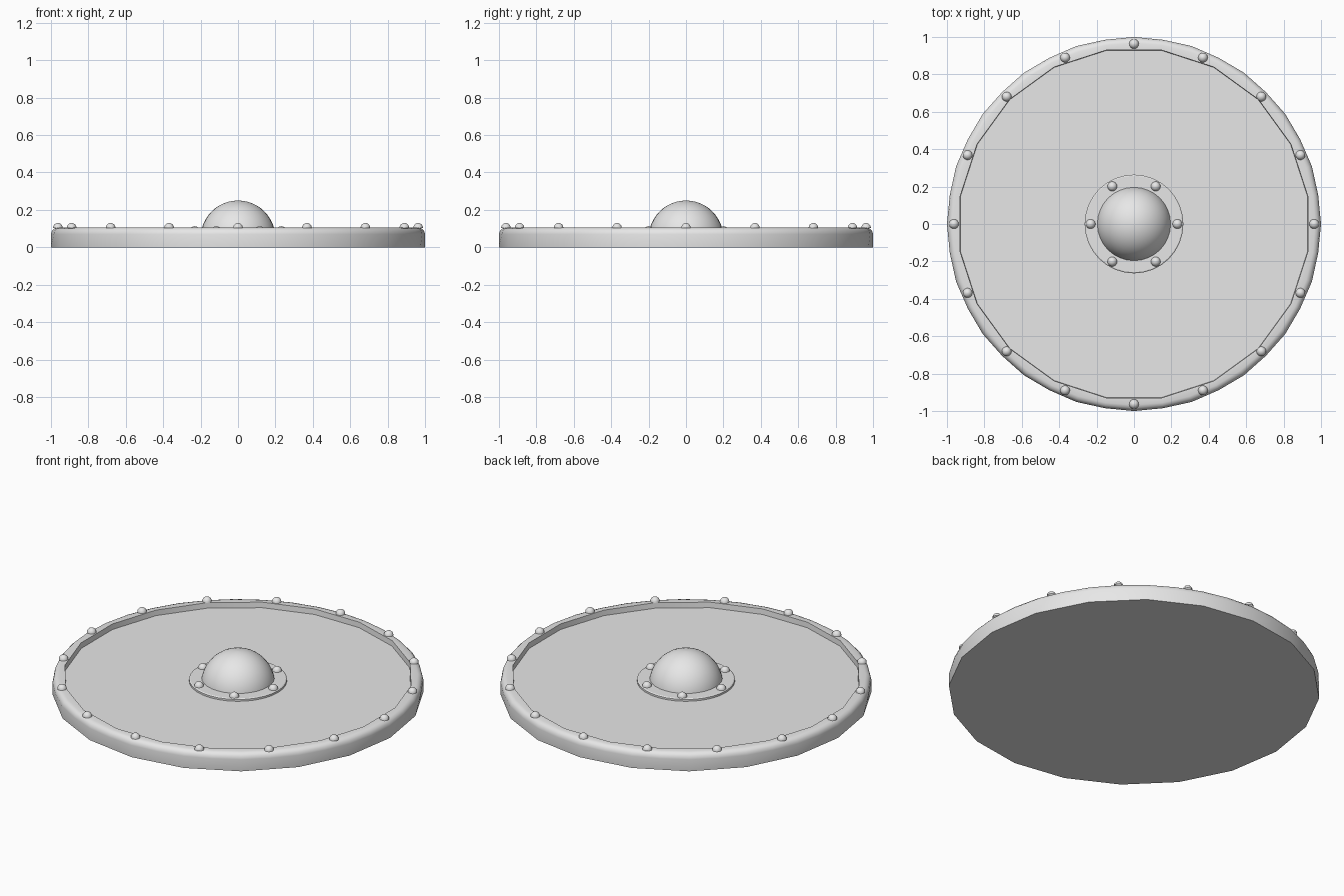
import bpy, bmesh, math

if "Cube" in bpy.data.objects:
    bpy.data.objects.remove(bpy.data.objects["Cube"])

GREY = (0.8, 0.8, 0.8, 1)
metal = bpy.data.materials.new("light_grey")
metal.use_nodes = True
metal.diffuse_color = GREY
metal.node_tree.nodes["Principled BSDF"].inputs["Base Color"].default_value = GREY


def lathe(name, rings, count, smooth=35, cap_start=True, cap_end=True):
    """Loft rings of (radius at even points, radius at odd points, z)."""
    bm = bmesh.new()
    loops = []
    for even, odd, z in rings:
        loop = []
        for i in range(count):
            a = math.tau * i / count
            r = odd if i % 2 else even
            loop.append(bm.verts.new((r * math.cos(a), r * math.sin(a), z)))
        loops.append(loop)
    for low, high in zip(loops, loops[1:]):
        for i in range(count):
            j = (i + 1) % count
            bm.faces.new((low[i], low[j], high[j], high[i]))
    if cap_start:
        bm.faces.new(loops[0][::-1])
    if cap_end:
        bm.faces.new(loops[-1])
    mesh = bpy.data.meshes.new(name)
    bm.to_mesh(mesh)
    bm.free()
    mesh.materials.append(metal)
    ob = bpy.data.objects.new(name, mesh)
    bpy.context.collection.objects.link(ob)
    bpy.ops.object.select_all(action="DESELECT")
    ob.select_set(True)
    bpy.context.view_layer.objects.active = ob
    bpy.ops.object.shade_smooth_by_angle(angle=math.radians(smooth))
    return ob


def dome(name, radius, z, rings, count):
    """Upper half of a ball, open underneath."""
    steps = [math.pi / 2 * k / rings for k in range(rings)] + [1.565]
    profile = [(radius * math.cos(t), radius * math.cos(t), z + radius * math.sin(t)) for t in steps]
    return lathe(name, profile, count, 60, cap_start=False)


def rivet_ring(name, count, distance, z):
    first = dome(name, 0.026, z, 5, 14)
    for i in range(count):
        ob = first if i == 0 else first.copy()
        if i:
            bpy.context.collection.objects.link(ob)
        a = math.tau * i / count
        ob.location = (distance * math.cos(a), distance * math.sin(a), 0)
        ob.name = f"{name}_{i + 1}"


# Shield body: faceted at the back edge, rounded rim, recessed face
FLOOR, TOP = 0.073, 0.105
FACET = math.cos(math.pi / 20)
lathe("shield_body", [
    (1, FACET, 0),
    (1, 0.997, 0.07),
    (0.995, 0.993, 0.088),
    (0.983, 0.982, 0.1),
    (0.968, 0.968, TOP),
    (0.93, 0.93 / FACET, TOP),
    (0.928, 0.928 / FACET, FLOOR),
], 40)

# Central boss with its flange
lathe("boss_flange", [
    (0.264, 0.264, FLOOR - 0.005),
    (0.264, 0.264, 0.084),
    (0.258, 0.258, 0.088),
], 32, 25)
dome("boss_dome", 0.2, 0.05, 12, 32)

# Rivets
rivet_ring("rim_rivet", 16, 0.963, 0.104)
rivet_ring("boss_rivet", 6, 0.232, 0.087)
